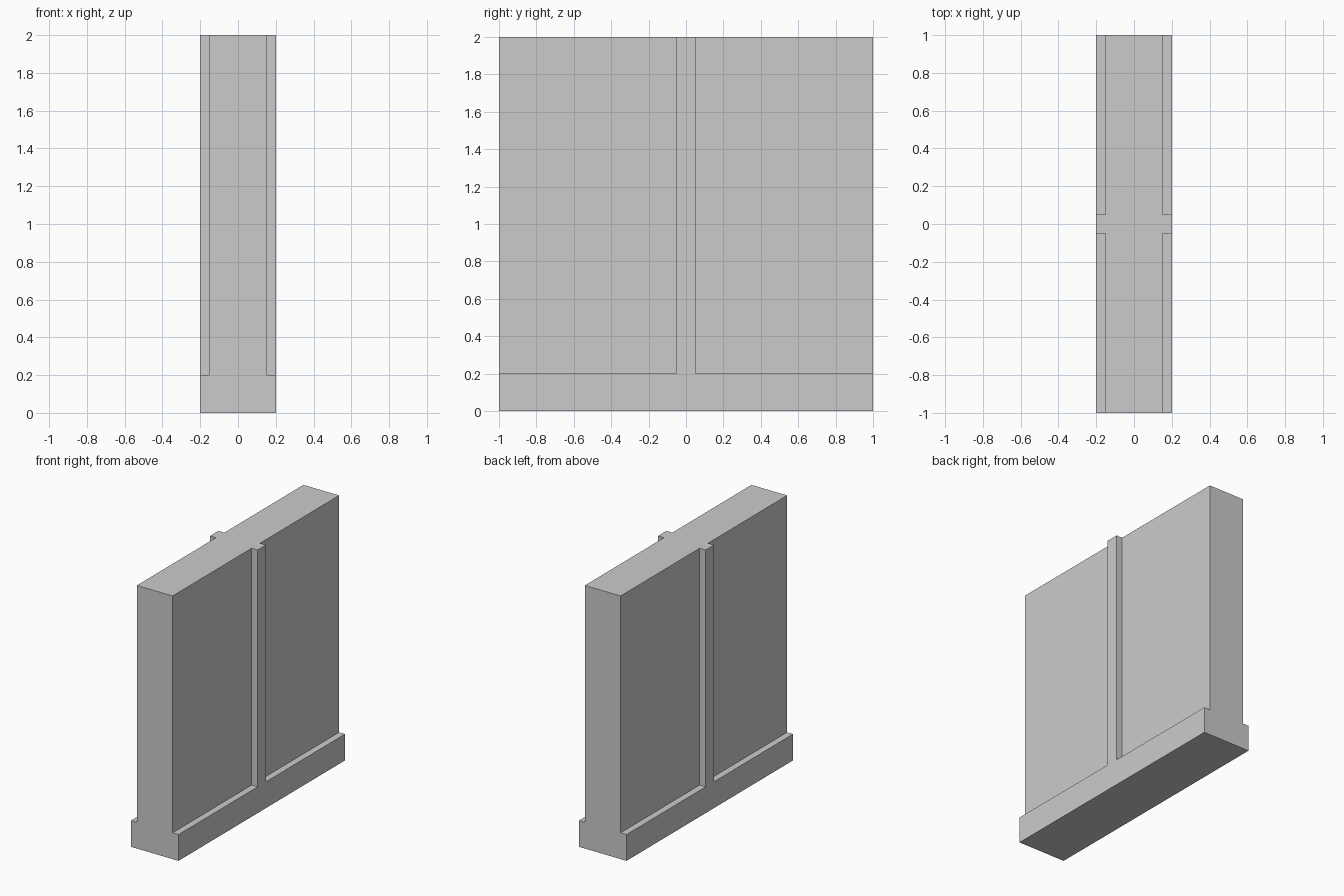
import bpy
import bmesh
from mathutils import Matrix, Vector

cube = bpy.data.objects.get("Cube")
if cube:
    bpy.data.objects.remove(cube, do_unlink=True)

HALF_THICK, HALF_LENGTH, HEIGHT = 0.2, 1.0, 2.0
PANEL_X = 0.15      # half thickness of the recessed panels
RIB_Y = 0.05        # half width of the central ribs
PLINTH_Z = 0.2      # top of the plinth
OVER = 0.1          # cutter overshoot

grey = bpy.data.materials.new("plain_grey")
grey.use_nodes = True
colour = (0.6, 0.6, 0.6, 1.0)
grey.diffuse_color = colour
grey.node_tree.nodes["Principled BSDF"].inputs["Base Color"].default_value = colour


def add_box(bm, low, high):
    low, high = Vector(low), Vector(high)
    place = Matrix.Translation((low + high) / 2) @ Matrix.Diagonal((high - low).to_4d())
    bmesh.ops.create_cube(bm, size=1, matrix=place)


def make_object(name, boxes):
    bm = bmesh.new()
    for low, high in boxes:
        add_box(bm, low, high)
    mesh = bpy.data.meshes.new(name)
    bm.to_mesh(mesh)
    bm.free()
    mesh.materials.append(grey)
    obj = bpy.data.objects.new(name, mesh)
    bpy.context.collection.objects.link(obj)
    return obj


# Solid wall block
wall = make_object("wall_segment", [
    ((-HALF_THICK, -HALF_LENGTH, 0), (HALF_THICK, HALF_LENGTH, HEIGHT))])

# Four recesses that leave the plinth and the central rib on each side
recesses = []
for sx in (-1, 1):
    for sy in (-1, 1):
        xs = sorted((sx * PANEL_X, sx * (HALF_THICK + OVER)))
        ys = sorted((sy * RIB_Y, sy * (HALF_LENGTH + OVER)))
        recesses.append(((xs[0], ys[0], PLINTH_Z), (xs[1], ys[1], HEIGHT + OVER)))
cutter = make_object("recess_cutter", recesses)
cutter.hide_render = True

cut = wall.modifiers.new("recesses", 'BOOLEAN')
cut.operation = 'DIFFERENCE'
cut.solver = 'EXACT'
cut.object = cutter

# Apply the cut and drop the cutter
bpy.context.view_layer.update()
graph = bpy.context.evaluated_depsgraph_get()
result = bpy.data.meshes.new_from_object(wall.evaluated_get(graph))
wall.modifiers.clear()
wall.data = result
result.name = "wall_segment"
bpy.data.objects.remove(cutter, do_unlink=True)
